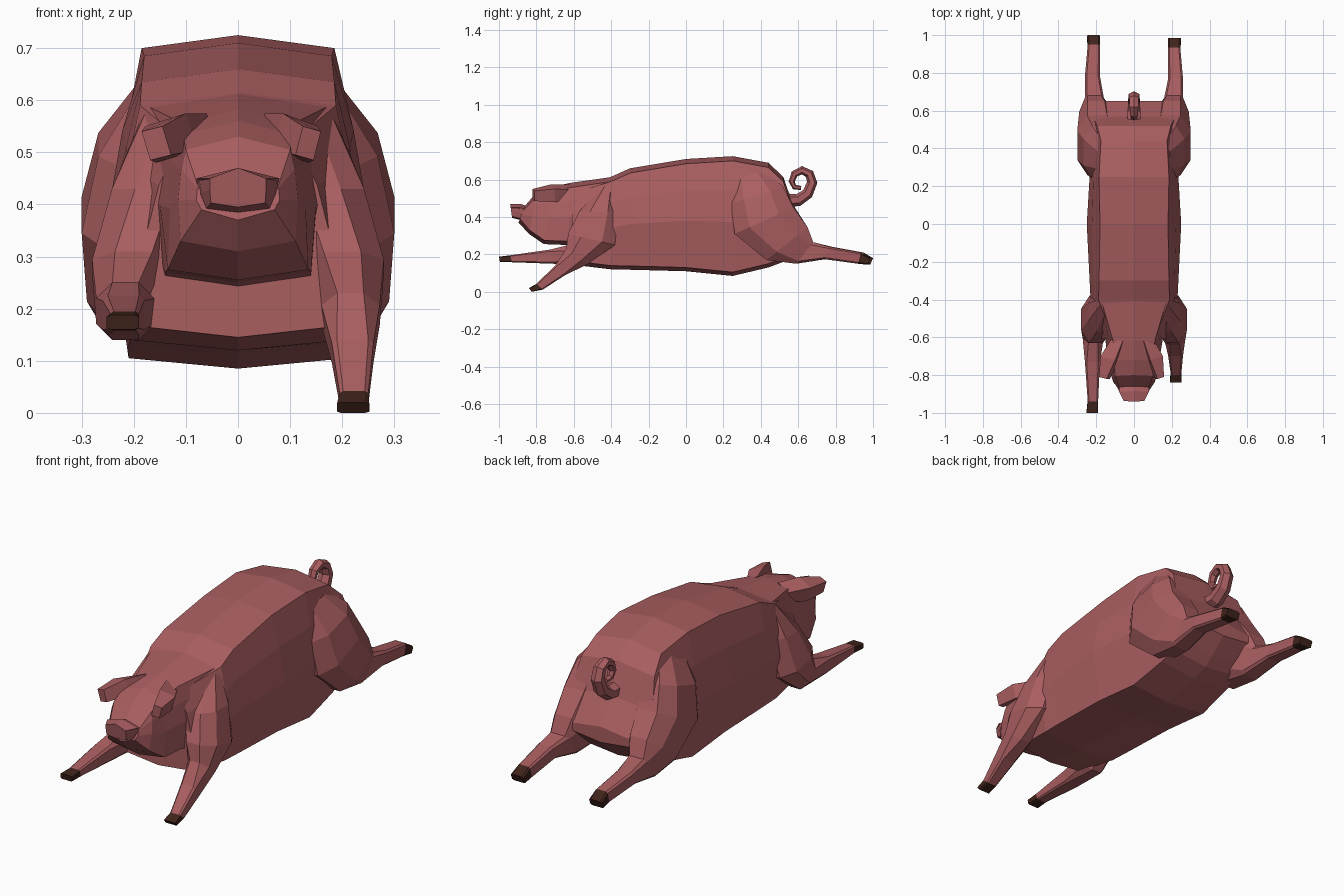
import bpy, bmesh, math
from mathutils import Vector


def material(name, rgb):
    m = bpy.data.materials.new(name)
    m.diffuse_color = (*rgb, 1)
    return m


SKIN = material("skin", (0.40, 0.112, 0.118))
HOOF = material("hoof", (0.05, 0.017, 0.011))


def loft(name, rings, hoof=False):
    """Skin a list of equal-length point rings, cap the ends; the last segment may be a hoof."""
    bm = bmesh.new()
    vs = [[bm.verts.new(p) for p in r] for r in rings]
    n = len(rings[0])
    for i in range(len(vs) - 1):
        for j in range(n):
            k = (j + 1) % n
            f = bm.faces.new((vs[i][j], vs[i][k], vs[i + 1][k], vs[i + 1][j]))
            f.material_index = int(hoof and i == len(vs) - 2)
    bm.faces.new(vs[0])
    bm.faces.new(vs[-1]).material_index = int(hoof)
    bmesh.ops.recalc_face_normals(bm, faces=bm.faces)
    me = bpy.data.meshes.new(name)
    bm.to_mesh(me)
    bm.free()
    me.materials.append(SKIN)
    me.materials.append(HOOF)
    ob = bpy.data.objects.new(name, me)
    bpy.context.collection.objects.link(ob)
    return ob


def section(yb, zb, yt, zt, wb, wm, wt, edge=0.02, top=0.025):
    """Symmetric trunk section from bottom centre to top centre."""
    h = zt - zb
    half = [(wb, edge / h), (wm, 0.45), (wt + 0.6 * (wm - wt), 0.72), (wt, 1 - top / h)]
    pts = [(0, 0)] + half + [(0, 1)] + [(-x, t) for x, t in reversed(half)]
    return [(x, yb + (yt - yb) * t, zb + h * t) for x, t in pts]


def limb_ring(f, b, x0, x1, side, dy=0.0, c=0.5):
    """Bevelled box spanning points f and b in the side plane and x0..x1 across."""
    out = []
    for u, v in ((1, c), (c, 1), (-c, 1), (-1, c), (-1, -c), (-c, -1), (c, -1), (1, -c)):
        out.append((side * ((x0 + x1) / 2 + v * (x1 - x0) / 2),
                    (f[0] + b[0]) / 2 + u * (b[0] - f[0]) / 2 + dy,
                    (f[1] + b[1]) / 2 + u * (b[1] - f[1]) / 2))
    return out


# Trunk: y, bottom, top, half widths low / middle / high
loft("body", [section(y, zb, y, zt, *w) for y, zb, zt, *w in [
    (-0.61, 0.145, 0.55, 0.18, 0.18, 0.11),
    (-0.40, 0.12, 0.615, 0.205, 0.23, 0.188),
    (-0.30, 0.118, 0.66, 0.208, 0.235, 0.185),
    (0.00, 0.11, 0.71, 0.21, 0.25, 0.18),
    (0.25, 0.085, 0.725, 0.21, 0.235, 0.185),
    (0.44, 0.13, 0.69, 0.20, 0.24, 0.175),
    (0.52, 0.16, 0.615, 0.19, 0.24, 0.195),
    (0.57, 0.20, 0.47, 0.18, 0.23, 0.22),
    (0.65, 0.27, 0.345, 0.18, 0.20, 0.20)]])

# Head and snout
loft("head", [section(*r) for r in [
    (-0.48, 0.20, -0.41, 0.612, 0.14, 0.18, 0.17),
    (-0.63, 0.25, -0.62, 0.582, 0.14, 0.15, 0.11),
    (-0.76, 0.255, -0.72, 0.56, 0.135, 0.13, 0.105),
    (-0.84, 0.31, -0.80, 0.53, 0.11, 0.115, 0.10),
    (-0.895, 0.37, -0.865, 0.455, 0.07, 0.08, 0.075)]])
loft("snout", [section(*r, edge=0.008, top=0.02) for r in [
    (-0.84, 0.37, -0.84, 0.455, 0.07, 0.08, 0.075),
    (-0.89, 0.385, -0.885, 0.47, 0.06, 0.07, 0.08),
    (-0.93, 0.395, -0.94, 0.47, 0.052, 0.054, 0.054)]])

# Legs
HIND = [((0.245, 0.61), (0.43, 0.645), 0.08, 0.19),
        ((0.24, 0.47), (0.52, 0.56), 0.08, 0.268),
        ((0.26, 0.31), (0.575, 0.45), 0.09, 0.30),
        ((0.43, 0.17), (0.65, 0.345), 0.11, 0.29),
        ((0.59, 0.15), (0.68, 0.265), 0.16, 0.26),
        ((0.75, 0.175), (0.785, 0.24), 0.18, 0.26),
        ((0.935, 0.15), (0.95, 0.21), 0.18, 0.245),
        ((0.985, 0.145), (1.0, 0.18), 0.18, 0.25)]
SHOULDER = [((-0.45, 0.565), (-0.38, 0.585), 0.06, 0.18),
            ((-0.57, 0.43), (-0.36, 0.43), 0.08, 0.242),
            ((-0.63, 0.31), (-0.38, 0.25), 0.12, 0.28)]
FORE_LOW = [((-0.64, 0.23), (-0.53, 0.145), 0.16, 0.272),
            ((-0.70, 0.14), (-0.645, 0.09), 0.18, 0.26),
            ((-0.80, 0.042), (-0.765, 0.012), 0.195, 0.25),
            ((-0.84, 0.02), (-0.825, 0.0), 0.19, 0.252)]
FORE_HIGH = [((-0.63, 0.25), (-0.53, 0.14), 0.16, 0.272),
             ((-0.73, 0.225), (-0.71, 0.15), 0.18, 0.26),
             ((-0.94, 0.195), (-0.93, 0.158), 0.19, 0.245),
             ((-1.0, 0.188), (-0.995, 0.16), 0.19, 0.252)]
for side, label, fore in ((1, "right", FORE_LOW), (-1, "left", FORE_HIGH)):
    loft("hind_leg_" + label,
         [limb_ring(*r, side, -0.015 if side > 0 and i > 4 else 0, 0.5 if i < 4 else 0.75)
          for i, r in enumerate(HIND)], True)
    loft("front_leg_" + label, [limb_ring(*r, side, 0, 0.45 if i < 4 else 0.75)
                                for i, r in enumerate(SHOULDER + fore)], True)

    # Forward-drooping ear: inner edge and outer edge, with thickness
    sx = 0.86 if side > 0 else -1
    ear = [((0.06, -0.62, 0.575), (0.12, -0.61, 0.545)),
           ((0.10, -0.72, 0.575), (0.178, -0.70, 0.55)),
           ((0.145, -0.82, 0.55), (0.185, -0.81, 0.54))]
    loft("ear_" + label, [[(sx * (p[0] - d * 0.3), p[1], p[2] - d) for p, d in
                           ((a, 0), (b, 0), (b, t), (a, t))]
                          for (a, b), t in zip(ear, (0.05, 0.07, 0.055))])

# Curly tail: hexagonal tube along a spiral
path = [(0.54, 0.49), (0.60, 0.49), (0.65, 0.525), (0.675, 0.585), (0.66, 0.63), (0.62, 0.65),
        (0.58, 0.63), (0.565, 0.59), (0.58, 0.56), (0.615, 0.555)]
rings = []
for i, p in enumerate(path):
    d = Vector(path[min(i + 1, len(path) - 1)]) - Vector(path[max(i - 1, 0)])
    d.normalize()
    r = 0.042 - 0.0032 * i
    rings.append([(r * math.sin(a), p[0] - d.y * 0.85 * r * math.cos(a), p[1] + d.x * 0.85 * r * math.cos(a))
                  for a in (math.tau * k / 6 for k in range(6))])
loft("tail", rings)
